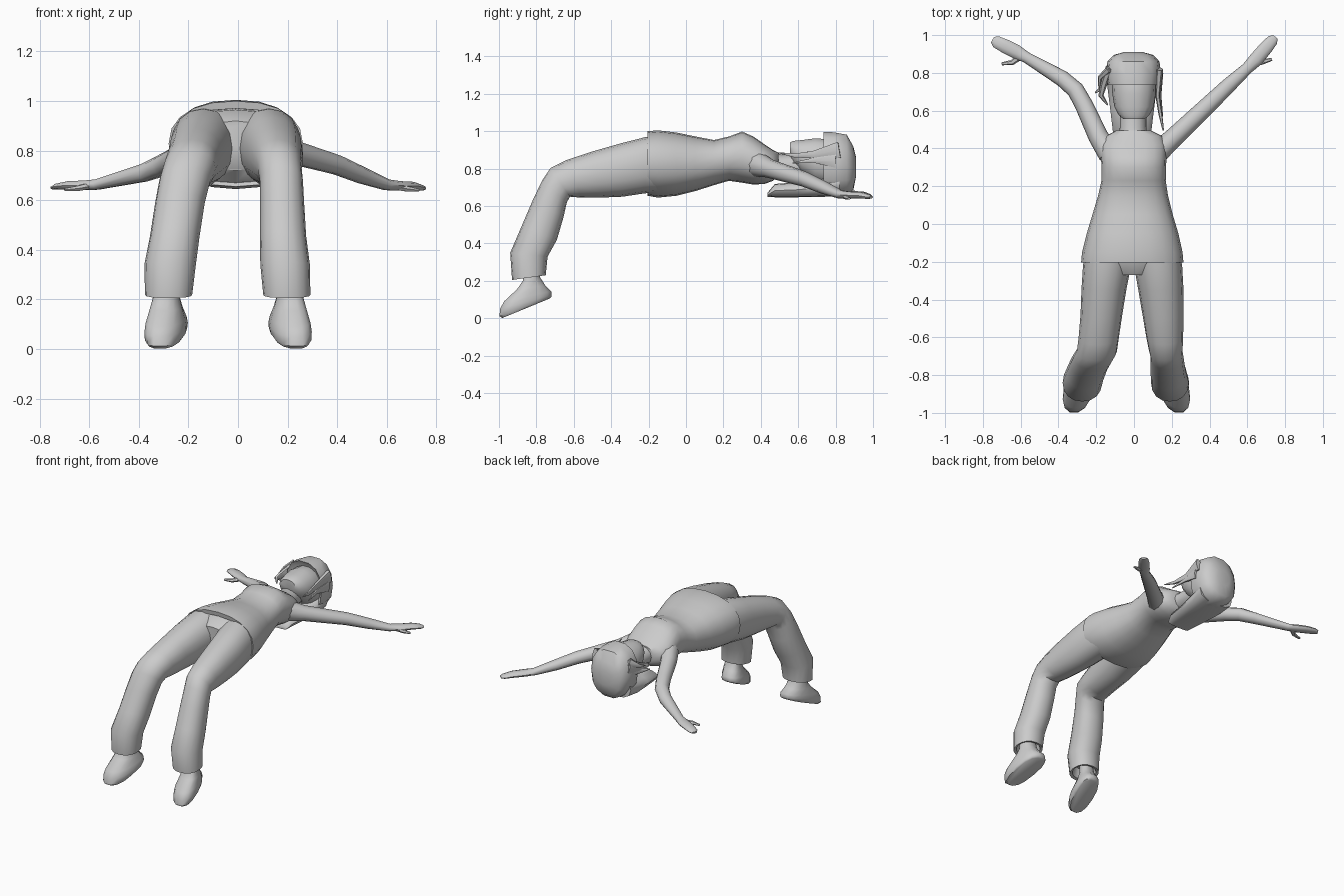
import bpy, bmesh, math
from mathutils import Vector


def loft(name, rings, n=14, e=0.85):
    """Skin a closed tube over (centre, u, v) rings with rounded-box sections."""
    bm = bmesh.new()
    loops = []
    for c, u, v in rings:
        loop = []
        for i in range(n):
            a = 2 * math.pi * i / n
            cs, sn = math.cos(a), math.sin(a)
            p = (Vector(c) + Vector(u) * math.copysign(abs(cs) ** e, cs)
                 + Vector(v) * math.copysign(abs(sn) ** e, sn))
            loop.append(bm.verts.new(p))
        loops.append(loop)
    for a, b in zip(loops, loops[1:]):
        for i in range(n):
            j = (i + 1) % n
            bm.faces.new((a[i], a[j], b[j], b[i]))
    bm.faces.new(loops[0])
    bm.faces.new(loops[-1])
    bmesh.ops.recalc_face_normals(bm, faces=bm.faces)
    me = bpy.data.meshes.new(name)
    bm.to_mesh(me)
    bm.free()
    ob = bpy.data.objects.new(name, me)
    bpy.context.collection.objects.link(ob)
    bpy.context.view_layer.objects.active = ob
    bpy.ops.object.select_all(action='DESELECT')
    ob.select_set(True)
    bpy.ops.object.shade_smooth_by_angle(angle=math.radians(45))
    return ob


def span(x0, x1, ya, za, yb, zb, dx=0):
    """Ring between two side-view points, x0..x1 wide."""
    cx = (x0 + x1) / 2
    return ((cx, (ya + yb) / 2, (za + zb) / 2), ((x1 - x0) / 2, 0, 0),
            (dx, (ya - yb) / 2, (za - zb) / 2))


def tube(name, pts, n=10, e=0.95):
    """Tube along (x, y, z, half width, half height) points."""
    rings = []
    for i, p in enumerate(pts):
        t = (Vector(pts[min(i + 1, len(pts) - 1)][:3]) - Vector(pts[max(i - 1, 0)][:3])).normalized()
        u = t.cross(Vector((0, 0, 1))).normalized()
        rings.append((p[:3], u * p[3], u.cross(t) * p[4]))
    return loft(name, rings, n, e)


# tunic with folded hem: y, x min, x max, z top, z bottom
tunic = [(-0.12, -0.24, 0.22, 0.97, 0.69), (-0.20, -0.265, 0.245, 0.97, 0.67),
         (-0.205, -0.28, 0.262, 1.0, 0.655), (-0.15, -0.275, 0.257, 1.005, 0.645),
         (-0.05, -0.25, 0.235, 0.993, 0.655), (0.05, -0.22, 0.205, 0.972, 0.68),
         (0.15, -0.19, 0.18, 0.953, 0.712), (0.23, -0.172, 0.168, 0.972, 0.735),
         (0.30, -0.172, 0.17, 0.998, 0.725), (0.36, -0.175, 0.172, 0.972, 0.715),
         (0.42, -0.178, 0.172, 0.93, 0.718), (0.465, -0.15, 0.15, 0.90, 0.735),
         (0.495, -0.095, 0.09, 0.885, 0.76)]
loft("tunic", [span(a, b, y, t, y, z) for y, a, b, t, z in tunic], 20, 0.88)

# pelvis
loft("pelvis", [span(-0.24, 0.22, -0.1, 0.97, -0.1, 0.68),
                span(-0.25, 0.23, -0.2, 0.965, -0.2, 0.67),
                span(-0.14, 0.12, -0.27, 0.92, -0.26, 0.72)], 16)

# trouser legs: outer (y, z), inner (y, z), x range on each side
leg = [(-0.12, 0.975, -0.12, 0.675, -0.255, 0.0, -0.01, 0.235),
       (-0.22, 0.968, -0.22, 0.668, -0.27, -0.015, 0.0, 0.255),
       (-0.35, 0.935, -0.34, 0.65, -0.278, -0.04, 0.022, 0.262),
       (-0.5, 0.892, -0.46, 0.645, -0.283, -0.062, 0.045, 0.263),
       (-0.64, 0.845, -0.56, 0.645, -0.293, -0.08, 0.065, 0.26),
       (-0.725, 0.803, -0.62, 0.65, -0.302, -0.09, 0.08, 0.257),
       (-0.77, 0.735, -0.637, 0.62, -0.318, -0.112, 0.088, 0.262),
       (-0.82, 0.63, -0.655, 0.54, -0.335, -0.135, 0.088, 0.267),
       (-0.88, 0.49, -0.69, 0.42, -0.355, -0.155, 0.088, 0.275),
       (-0.94, 0.35, -0.74, 0.33, -0.378, -0.17, 0.09, 0.29),
       (-0.93, 0.205, -0.75, 0.23, -0.375, -0.185, 0.102, 0.292),
       (-0.91, 0.21, -0.77, 0.235, -0.36, -0.2, 0.117, 0.277),
       (-0.90, 0.28, -0.78, 0.28, -0.34, -0.22, 0.13, 0.26)]
loft("left_leg", [span(r[4], r[5], *r[:4]) for r in leg], 16, 0.92)
loft("right_leg", [span(r[6], r[7], *r[:4]) for r in leg], 16, 0.92)

# shoes, stacked from ankle to sole: toe (y, z), heel (y, z), half width
shoe = [(-0.87, 0.29, -0.79, 0.29, 0.045), (-0.873, 0.2, -0.78, 0.22, 0.053),
        (-0.905, 0.155, -0.75, 0.175, 0.064), (-0.975, 0.09, -0.718, 0.145, 0.076),
        (-0.997, 0.05, -0.715, 0.125, 0.08), (-1.0, 0.01, -0.718, 0.113, 0.078),
        (-0.985, 0.0, -0.73, 0.105, 0.07)]
for name, cx, sgn in (("left_shoe", -0.29, -1), ("right_shoe", 0.21, 1)):
    loft(name, [span(cx - w, cx + w, a, b, c, d, sgn * 0.1 * (c - a)) for a, b, c, d, w in shoe], 14, 0.82)

# arms with mitten hands
tube("right_arm", [(0.12, 0.375, 0.825, 0.06, 0.07), (0.2, 0.448, 0.80, 0.052, 0.05),
                   (0.4, 0.637, 0.742, 0.045, 0.04), (0.5, 0.733, 0.70, 0.04, 0.034),
                   (0.6, 0.825, 0.662, 0.031, 0.023), (0.645, 0.87, 0.658, 0.038, 0.02),
                   (0.70, 0.935, 0.657, 0.036, 0.018), (0.735, 0.975, 0.65, 0.03, 0.012),
                   (0.748, 0.99, 0.647, 0.015, 0.007)])
tube("left_arm", [(-0.13, 0.37, 0.825, 0.06, 0.07), (-0.19, 0.465, 0.80, 0.053, 0.052),
                  (-0.265, 0.63, 0.76, 0.048, 0.045), (-0.31, 0.71, 0.738, 0.046, 0.043),
                  (-0.38, 0.77, 0.71, 0.043, 0.037), (-0.57, 0.882, 0.663, 0.029, 0.022),
                  (-0.62, 0.91, 0.66, 0.037, 0.02), (-0.68, 0.94, 0.66, 0.037, 0.018),
                  (-0.73, 0.965, 0.655, 0.032, 0.012), (-0.748, 0.975, 0.65, 0.018, 0.007)])
tube("right_thumb", [(0.63, 0.85, 0.655, 0.02, 0.014), (0.685, 0.86, 0.645, 0.014, 0.012),
                     (0.73, 0.872, 0.64, 0.008, 0.006)], 6)
tube("left_thumb", [(-0.60, 0.89, 0.658, 0.02, 0.014), (-0.645, 0.855, 0.648, 0.014, 0.012),
                    (-0.70, 0.848, 0.642, 0.008, 0.006)], 6)

# neck and head
loft("neck", [span(-0.085, 0.075, 0.44, 0.90, 0.44, 0.75),
              span(-0.075, 0.065, 0.51, 0.875, 0.51, 0.75),
              span(-0.075, 0.065, 0.66, 0.88, 0.66, 0.74)], 12, 1)
head = [(0.555, 0.055, 0.94, 0.87), (0.575, 0.08, 0.95, 0.82), (0.62, 0.104, 0.955, 0.77),
        (0.69, 0.115, 0.965, 0.72), (0.76, 0.118, 0.96, 0.70), (0.83, 0.10, 0.93, 0.72)]
loft("head", [span(-w, w, y, a, y, b) for y, w, a, b in head], 14, 0.95)

# hair cap and the long back hair
cap = [(0.76, 0.11, 0.955, 0.70), (0.735, 0.138, 1.0, 0.655), (0.79, 0.148, 0.998, 0.65),
       (0.86, 0.138, 0.985, 0.655), (0.895, 0.105, 0.92, 0.685), (0.91, 0.05, 0.86, 0.76)]
loft("hair_cap", [span(-w - 0.003, w - 0.003, y, a, y, b) for y, w, a, b in cap], 14, 0.85)
tail = [(0.437, 0.085, 0.672, 0.648), (0.475, 0.10, 0.718, 0.647), (0.6, 0.115, 0.728, 0.647),
        (0.72, 0.13, 0.75, 0.648), (0.82, 0.135, 0.80, 0.655)]
loft("back_hair", [span(-w - 0.01, w - 0.01, y, a, y, b) for y, w, a, b in tail], 12, 0.75)

# loose side locks
locks = [[(0.135, 0.82, 0.90, 0.02, 0.05), (0.125, 0.68, 0.875, 0.012, 0.022),
          (0.14, 0.58, 0.87, 0.01, 0.012), (0.155, 0.495, 0.885, 0.004, 0.003)],
         [(0.14, 0.80, 0.84, 0.015, 0.04), (0.135, 0.68, 0.845, 0.01, 0.015),
          (0.15, 0.57, 0.83, 0.004, 0.003)],
         [(-0.13, 0.83, 0.89, 0.02, 0.05), (-0.16, 0.74, 0.87, 0.018, 0.03),
          (-0.175, 0.68, 0.86, 0.014, 0.014), (-0.14, 0.63, 0.85, 0.004, 0.003)],
         [(-0.13, 0.78, 0.85, 0.02, 0.04), (-0.17, 0.72, 0.84, 0.013, 0.016),
          (-0.205, 0.695, 0.845, 0.004, 0.003)],
         [(-0.13, 0.82, 0.92, 0.02, 0.03), (-0.18, 0.775, 0.89, 0.012, 0.014),
          (-0.185, 0.72, 0.875, 0.004, 0.003)]]
for i, pts in enumerate(locks):
    tube(f"hair_lock_{i + 1}", pts, 6)
